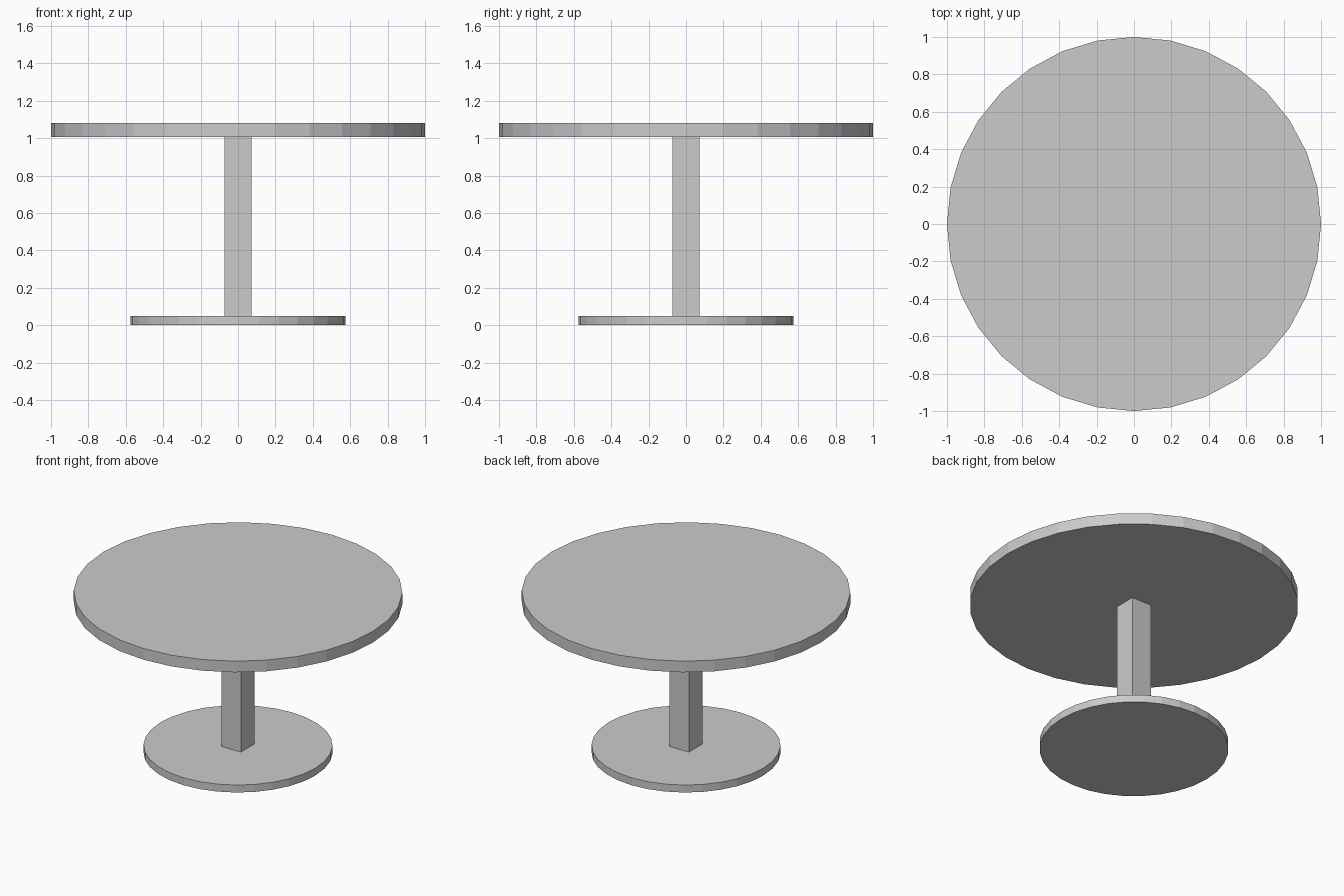
import bpy

if "Cube" in bpy.data.objects:
    bpy.data.objects.remove(bpy.data.objects["Cube"])


def disc(name, radius, z0, z1):
    bpy.ops.mesh.primitive_cylinder_add(vertices=32, radius=radius, depth=z1 - z0,
                                        location=(0, 0, (z0 + z1) / 2))
    bpy.context.object.name = name


BASE_TOP, TOP_BOTTOM, TOP = 0.05, 1.005, 1.08

# Round foot and round table top
disc("base", 0.575, 0, BASE_TOP)
disc("table_top", 1.0, TOP_BOTTOM, TOP)

# Square column between them
bpy.ops.mesh.primitive_cube_add(size=1, location=(0, 0, (BASE_TOP + TOP_BOTTOM) / 2))
column = bpy.context.object
column.name = "column"
column.scale = (0.145, 0.145, TOP_BOTTOM - BASE_TOP)
